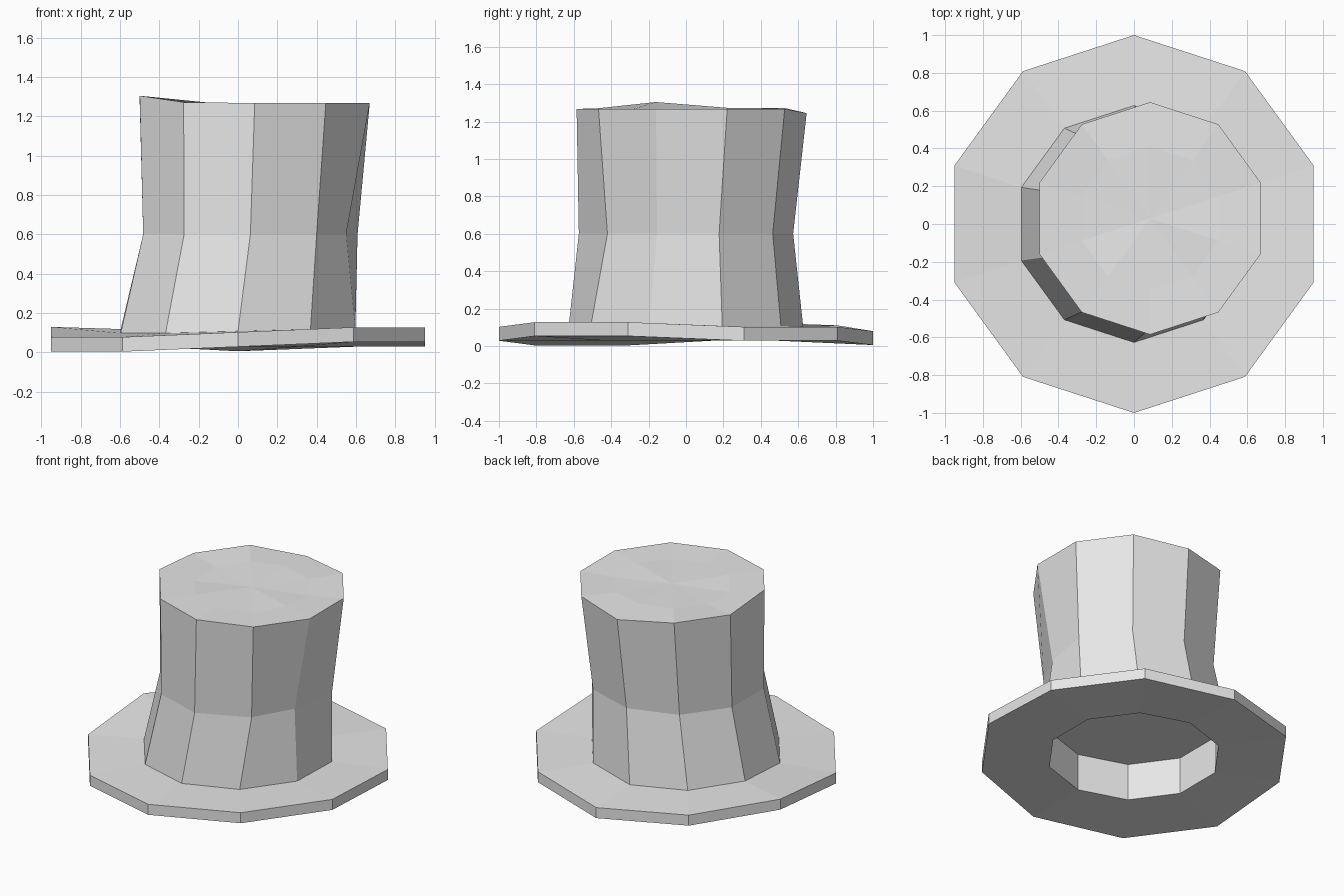
import bpy, bmesh, math
from mathutils import Vector

cube = bpy.data.objects.get("Cube")
if cube:
    bpy.data.objects.remove(cube, do_unlink=True)

SIDES = 10

felt = bpy.data.materials.new("light grey felt")
felt.use_nodes = True
felt.diffuse_color = (0.8, 0.8, 0.8, 1)
felt.node_tree.nodes["Principled BSDF"].inputs["Base Color"].default_value = felt.diffuse_color


def ring(radius, z, cx=0.0, cy=0.0, warp=None, amount=1.0):
    """Decagon starting at the front, counter-clockwise, with optional height offsets."""
    points = []
    for i in range(SIDES):
        a = math.tau * i / SIDES - math.pi / 2
        lift = warp[i] * amount if warp else 0
        points.append(Vector((cx + radius * math.cos(a), cy + radius * math.sin(a), z + lift)))
    return points


def loft(name, rings, start=None, end=None):
    """Skin a chain of rings, closing either end with a fan to a centre point."""
    bm = bmesh.new()
    loops = [[bm.verts.new(p) for p in r] for r in rings]
    first = bm.verts.new(start) if start else None
    last = bm.verts.new(end) if end else None
    for i in range(SIDES):
        j = (i + 1) % SIDES
        for a, b in zip(loops, loops[1:]):
            bm.faces.new((a[i], a[j], b[j], b[i]))
        if first:
            bm.faces.new((first, loops[0][j], loops[0][i]))
        if last:
            bm.faces.new((loops[-1][i], loops[-1][j], last))
    mesh = bpy.data.meshes.new(name)
    bm.to_mesh(mesh)
    bm.free()
    mesh.materials.append(felt)
    obj = bpy.data.objects.new(name, mesh)
    bpy.context.collection.objects.link(obj)
    return obj


# Uneven brim edge heights, from the front round to the left and back
wave = [0, .025, .025, 0, 0, -.023, .008, .027, -.025, -.025]
hole = ring(0.556, 0.03)
base = ring(0.627, 0.107, warp=wave, amount=0.4)

# Brim: underside, rim and upper face
loft("brim", [hole, ring(1, 0.028, warp=wave), ring(1, 0.102, warp=wave), base])

# Crown: pinched waist, leaning flared top with a slightly dented lid
waist = ring(0.573, 0.6, 0.063)
waist[1].y, waist[2].x, waist[2].y = -0.42, 0.55, -0.155
lid_warp = [0, 0, 0, 0, 0, -.022, .005, .006, .037, .004]
dent = [.003, -.004, .004, -.008, -.004, .004, .004, -.004, -.008, .006]
loft("crown", [base, waist,
               ring(0.615, 1.267, 0.085, 0.03, lid_warp),
               ring(0.38, 1.262, 0.085, 0.03, dent)],
     end=(0.085, 0.03, 1.262))

# Head opening: straight wall and flat ceiling under the brim
loft("head_opening", [ring(0.556, 0.29), hole], start=(0, 0, 0.29))
